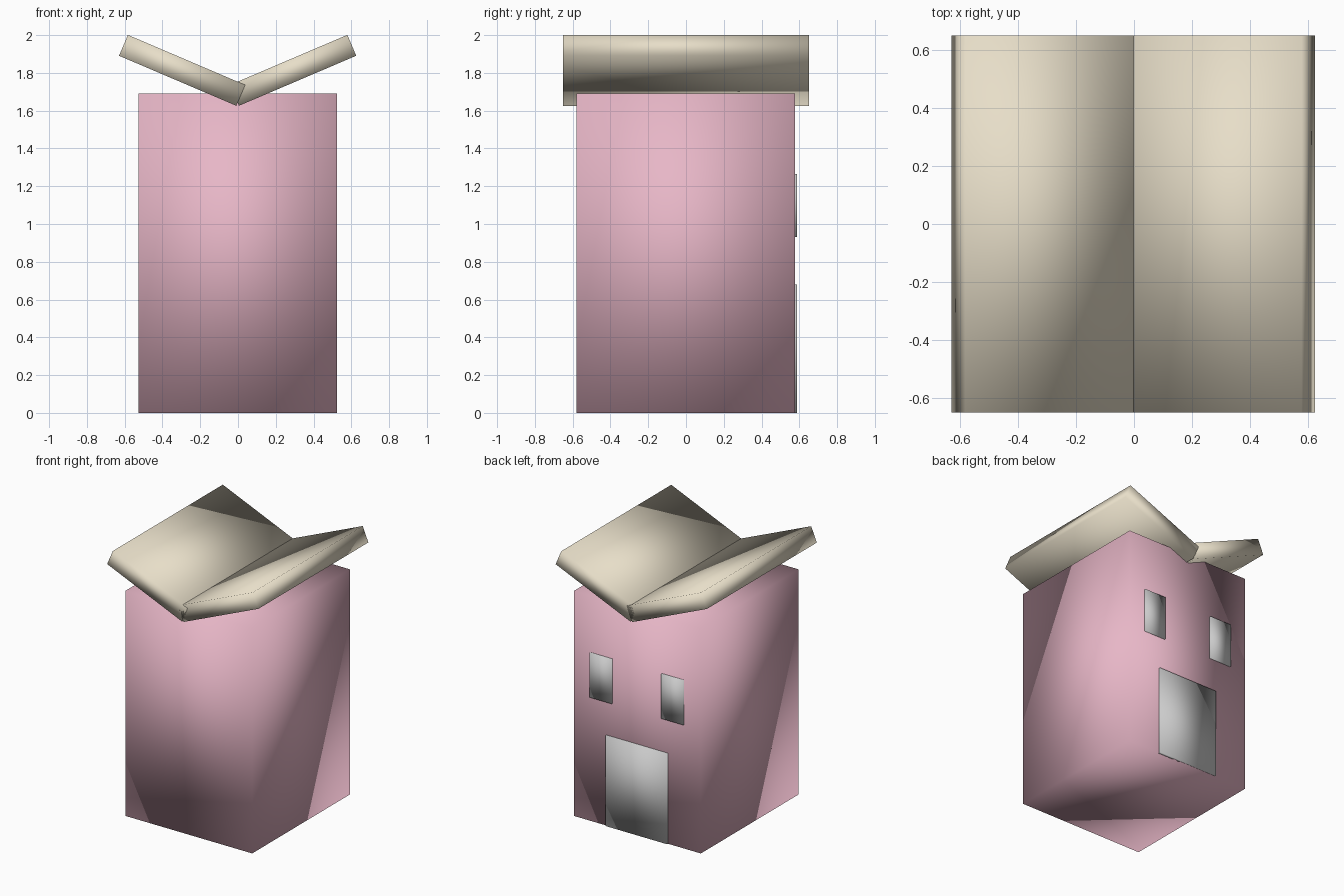
import bpy
from math import radians

if "Cube" in bpy.data.objects:
    bpy.data.objects.remove(bpy.data.objects["Cube"])


def material(name, color):
    m = bpy.data.materials.new(name)
    m.diffuse_color = color
    m.use_nodes = True
    m.node_tree.nodes["Principled BSDF"].inputs["Base Color"].default_value = m.diffuse_color
    return m


def box(name, lo, hi, mat=None, tilt=0.0):
    """Smooth-shaded box between two corners, optionally tilted about y."""
    center = [(a + b) / 2 for a, b in zip(lo, hi)]
    bpy.ops.mesh.primitive_cube_add(size=1, location=center)
    ob = bpy.context.object
    ob.name = name
    ob.scale = [b - a for a, b in zip(lo, hi)]
    bpy.ops.object.transform_apply(location=False, rotation=False, scale=True)
    ob.rotation_euler.y = radians(tilt)
    bpy.ops.object.shade_smooth()
    if mat:
        ob.data.materials.append(mat)
    return ob


pink = material("pink_wall", (0.80, 0.47, 0.57, 1))
cream = material("cream_roof", (0.80, 0.73, 0.58, 1))

# House body
box("walls", (-0.528, -0.58, 0), (0.524, 0.578, 1.69), pink)

# Inverted (butterfly) roof: two slabs sloping down to the middle
w, t, cx, cz = 0.675, 0.12, 0.294, 1.8135
for side, s in (("left", -1), ("right", 1)):
    x = s * cx - 0.002
    box(f"roof_{side}", (x - w / 2, -0.652, cz - t / 2),
        (x + w / 2, 0.652, cz + t / 2), cream, tilt=-s * 23.1)

# Door and two windows on the back wall
box("door", (-0.255, 0.568, 0), (0.255, 0.588, 0.68))
for side, s in (("left", -1), ("right", 1)):
    x = s * 0.297
    box(f"window_{side}", (x - 0.092, 0.568, 0.93), (x + 0.092, 0.588, 1.265))
